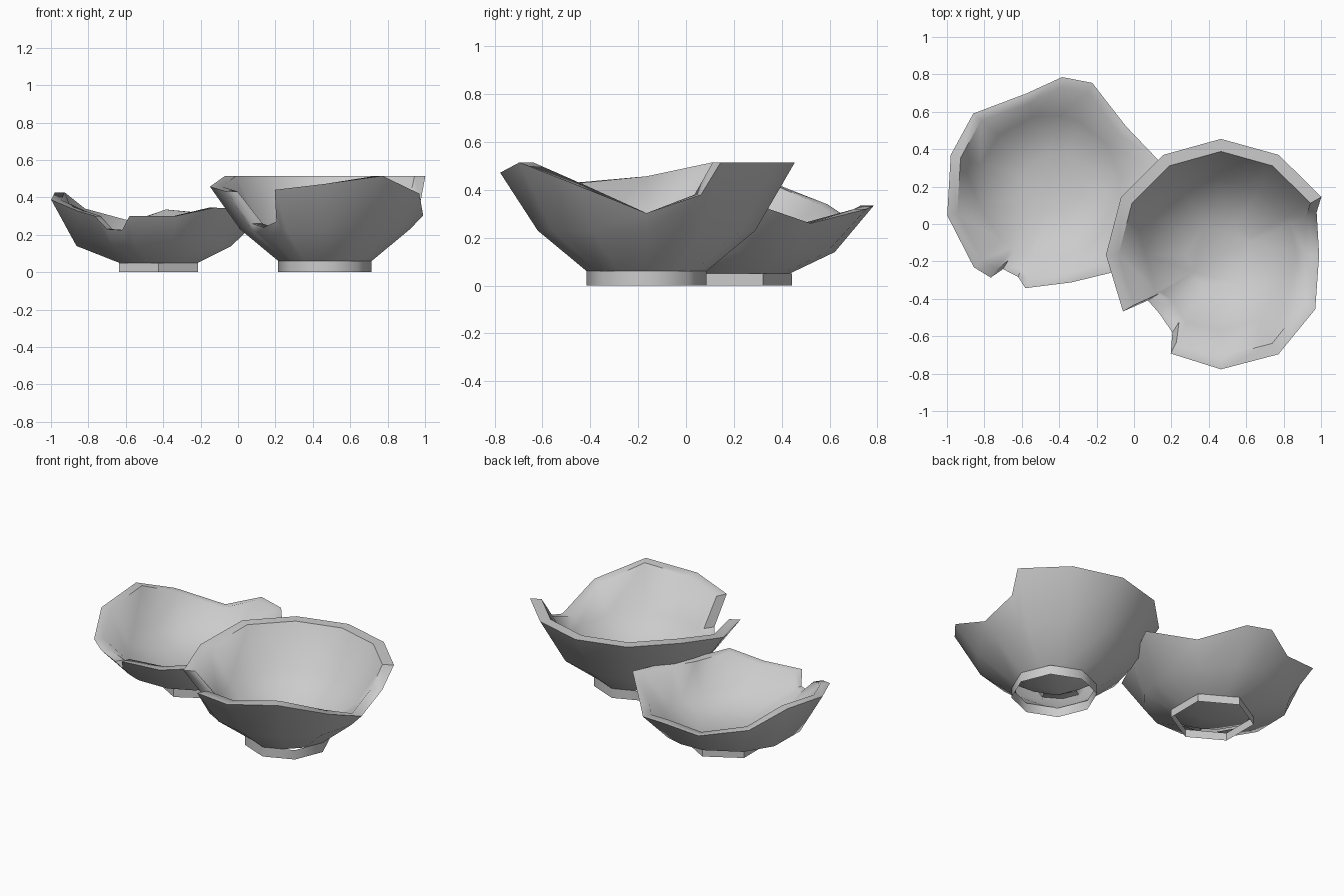
import bpy, bmesh
from math import sin, cos, pi, radians

if "Cube" in bpy.data.objects:
    bpy.data.objects.remove(bpy.data.objects["Cube"], do_unlink=True)

clay = bpy.data.materials.new("grey_clay")
clay.use_nodes = True
GREY = (.6, .6, .6, 1)
clay.diffuse_color = GREY
shader = next(n for n in clay.node_tree.nodes if n.type == 'BSDF_PRINCIPLED')
shader.inputs["Base Color"].default_value = GREY
shader.inputs["Roughness"].default_value = .8


def polygon_radius(angle, sides, radius, phase):
    """Distance from the centre to the edge of a regular polygon."""
    step = 2 * pi / sides
    offset = (angle - phase) % step - step / 2
    return radius * cos(step / 2) / cos(offset)


def add_ring(bm, points):
    return [bm.verts.new((r * cos(a), r * sin(a), z)) for a, r, z in points]


def bridge(bm, lower, upper):
    n = len(lower)
    for i in range(n):
        j = (i + 1) % n
        bm.faces.new((lower[i], lower[j], upper[j], upper[i]))


def finish(bm, name, centre):
    mesh = bpy.data.meshes.new(name)
    bm.to_mesh(mesh)
    bm.free()
    mesh.materials.append(clay)
    obj = bpy.data.objects.new(name, mesh)
    obj.location = (*centre, 0)
    bpy.context.scene.collection.objects.link(obj)
    bpy.ops.object.select_all(action='DESELECT')
    obj.select_set(True)
    bpy.context.view_layer.objects.active = obj
    bpy.ops.object.shade_smooth_by_angle(angle=radians(57))


def make_foot(name, centre, sides, radius, height, phase):
    """Thin polygonal foot ring, open underneath."""
    bm = bmesh.new()
    angles = [phase + 2 * pi * i / sides for i in range(sides)]
    bridge(bm, *(add_ring(bm, [(a, radius, z) for a in angles]) for z in (0, height)))
    finish(bm, name, centre)


def make_bowl(name, centre, sides, radius, base_z, phase, mid, thick, rim):
    """Shell whose edge follows the rim points (degrees, radius, height)."""
    mid_radius, mid_height, lean = mid
    base, outer_mid, outer_rim, inner_rim, inner_mid, floor = ([] for _ in range(6))
    for degrees, r, z in rim:
        a = radians(degrees)
        foot_r = polygon_radius(a, sides, radius, phase)
        # The wall bends at mid height, lower down where the edge is chipped
        mid_z = min(mid_height, z - .05)
        t = (mid_z - base_z) / (mid_height - base_z)
        mid_r = foot_r + (mid_radius - lean * cos(a) - foot_r) * t
        base.append((a, foot_r, base_z))
        outer_mid.append((a, mid_r, mid_z))
        outer_rim.append((a, r, z))
        inner_rim.append((a, r - thick, z))
        inner_mid.append((a, mid_r - thick * .75, min(mid_z + .035, z - .025)))
        floor.append((a, foot_r * .75, base_z + .05))
    bm = bmesh.new()
    rings = [add_ring(bm, p) for p in (base, outer_mid, outer_rim, inner_rim, inner_mid, floor)]
    for lower, upper in zip(rings, rings[1:]):
        bridge(bm, lower, upper)
    bm.faces.new(rings[-1])
    finish(bm, name, centre)


# Large bowl: intact lip at the back, deep notch at the front
LARGE = (.465, -.165)
make_foot("large_foot", LARGE, 8, .25, .06, 0)
make_bowl("large_bowl", LARGE, 8, .25, .06, 0, (.455, .23, 0), .067, [
    (0, .525, .303), (24, .56, .38), (30, .62, .515), (60, .617, .515),
    (90, .62, .515), (120, .617, .515), (150, .617, .515), (180, .615, .457),
    (210, .605, .43), (212, .46, .26), (224, .455, .24), (238, .49, .27),
    (243, .592, .44), (270, .612, .472), (300, .614, .515), (330, .582, .42)])

# Small bowl: broken all the way round, leaning against the large one
SMALL = (-.425, .2)
make_foot("small_foot", SMALL, 6, .2425, .05, pi / 6)
make_bowl("small_bowl", SMALL, 6, .2425, .05, pi / 6, (.425, .14, .03), .055, [
    (10, .6, .335), (40, .5, .26), (70, .59, .32), (86, .587, .335),
    (107, .52, .27), (138, .584, .34), (163, .58, .427), (195, .594, .387),
    (225, .61, .327), (235, .594, .3), (238, .52, .23), (248, .52, .225),
    (254, .565, .3), (280, .52, .3), (303, .55, .345), (330, .47, .34), (350, .5, .34)])
